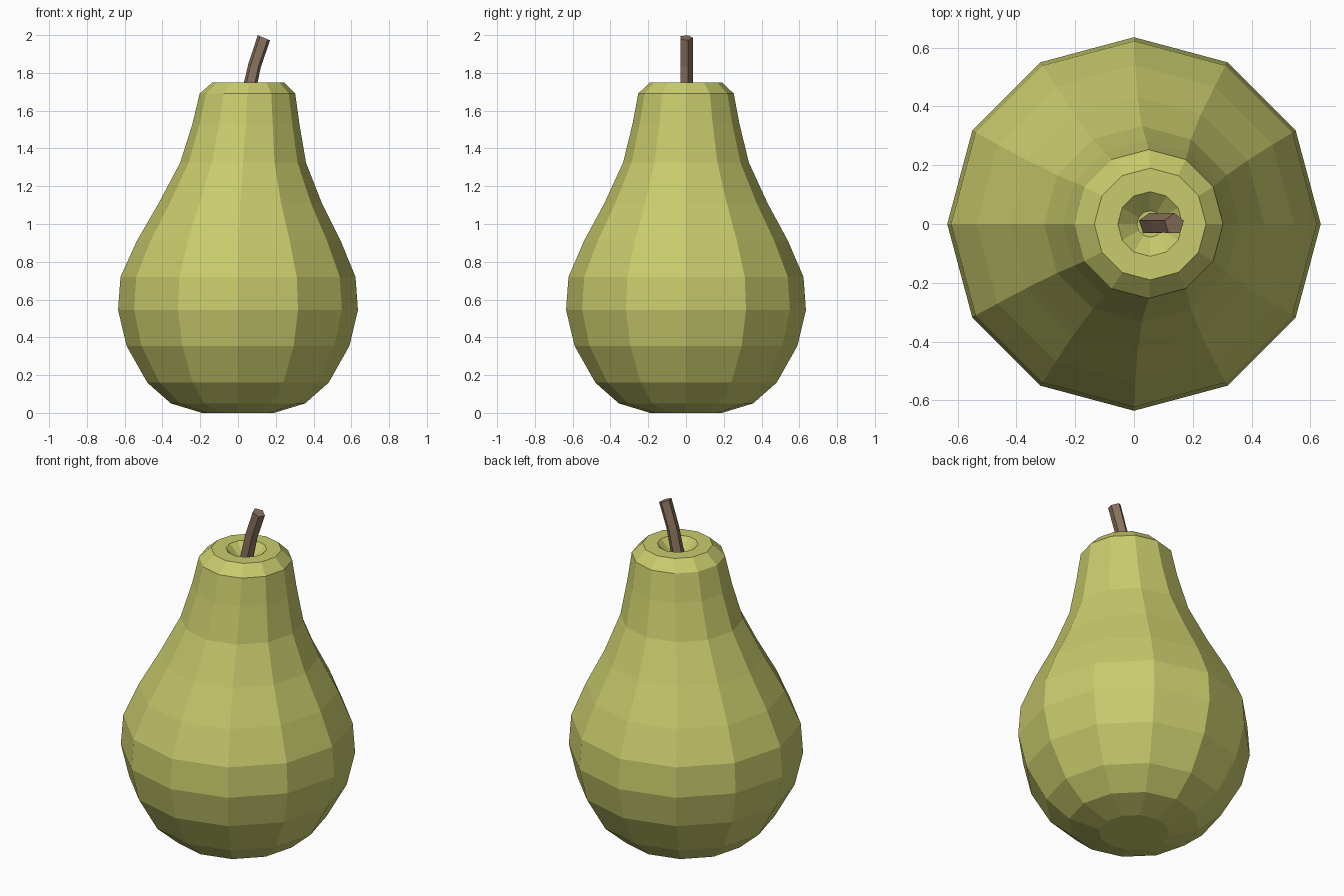
import bpy, bmesh
from math import sin, cos, pi, radians

if "Cube" in bpy.data.objects:
    bpy.data.objects.remove(bpy.data.objects["Cube"])


def material(name, color):
    m = bpy.data.materials.new(name)
    m.diffuse_color = color
    m.use_nodes = True
    m.node_tree.nodes["Principled BSDF"].inputs["Base Color"].default_value = m.diffuse_color
    return m


def loft(name, rings, sides, phase, mat):
    """Skin rings given as (centre x, z, radius, tilt towards +x), capped at both ends."""
    bm = bmesh.new()
    loops = []
    for cx, z, r, tilt in rings:
        t = radians(tilt)
        loop = []
        for i in range(sides):
            a = phase + 2 * pi * i / sides
            u, v = r * cos(a), r * sin(a)
            loop.append(bm.verts.new((cx + u * cos(t), v, z - u * sin(t))))
        loops.append(loop)
    for lo, hi in zip(loops, loops[1:]):
        for i in range(sides):
            j = (i + 1) % sides
            bm.faces.new((lo[i], lo[j], hi[j], hi[i]))
    bm.faces.new(loops[0][::-1])
    bm.faces.new(loops[-1])
    mesh = bpy.data.meshes.new(name)
    bm.to_mesh(mesh)
    bm.free()
    mesh.materials.append(mat)
    ob = bpy.data.objects.new(name, mesh)
    bpy.context.collection.objects.link(ob)
    return ob


# Fruit body: twelve-sided, neck leaning slightly to +x, dimple at the top
body = [
    (0.0, 0.0, 0.19, 0), (0.0, 0.05, 0.355, 0), (0.0, 0.16, 0.48, 0),
    (0.0, 0.355, 0.59, 0), (0.0, 0.545, 0.635, 0), (0.0, 0.72, 0.622, 0),
    (0.004, 0.91, 0.54, 0), (0.012, 1.11, 0.432, 0), (0.027, 1.325, 0.333, 0),
    (0.042, 1.53, 0.283, 0), (0.05, 1.69, 0.253, 0), (0.055, 1.75, 0.19, 0),
    (0.055, 1.75, 0.11, 0), (0.055, 1.69, 0.045, 0),
]
loft("pear_body", body, 12, 0, material("pear_skin", (0.58, 0.6, 0.15, 1)))

# Stem: five-sided, bending towards +x
stem = [(0.052, 1.68, 0.038, 8), (0.088, 1.84, 0.036, 17), (0.137, 1.986, 0.037, 22.5)]
loft("stem", stem, 5, pi / 2, material("stem_bark", (0.26, 0.17, 0.11, 1)))
